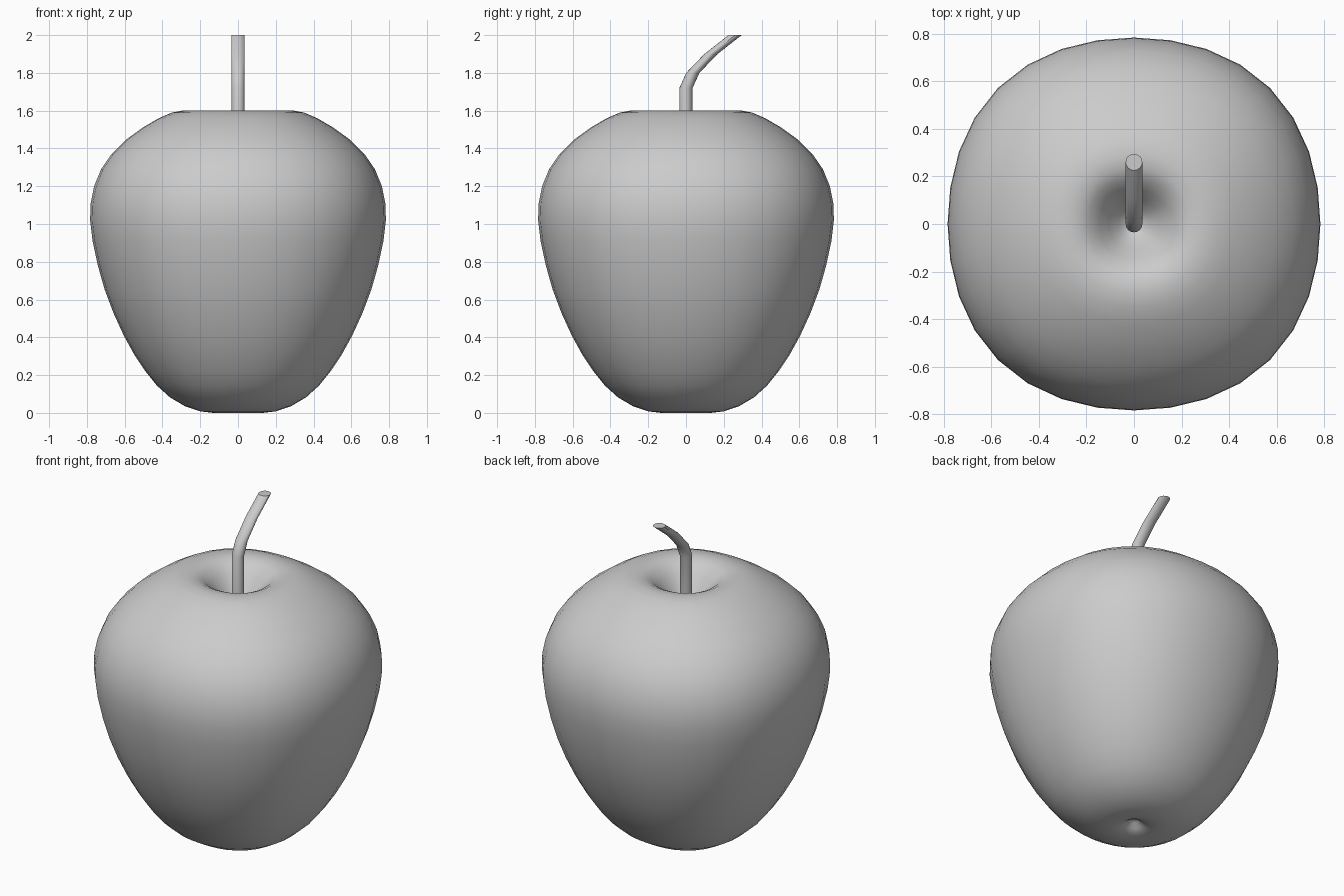
import bpy, bmesh, math

if "Cube" in bpy.data.objects:
    bpy.data.objects.remove(bpy.data.objects["Cube"])


def loft(name, rings, closed_ends):
    """Skin a stack of equal-length point rings into one mesh object."""
    bm = bmesh.new()
    loops = [[bm.verts.new(p) for p in ring] for ring in rings]
    n = len(loops[0])
    for a, b in zip(loops, loops[1:]):
        for i in range(n):
            j = (i + 1) % n
            bm.faces.new((a[i], a[j], b[j], b[i]))
    for loop, end_z in ((loops[0], closed_ends[0]), (loops[-1], closed_ends[1])):
        if end_z is None:
            bm.faces.new(loop)
        else:
            tip = bm.verts.new((0, 0, end_z))
            for i in range(n):
                bm.faces.new((loop[i], loop[(i + 1) % n], tip))
    bmesh.ops.recalc_face_normals(bm, faces=bm.faces)
    mesh = bpy.data.meshes.new(name)
    bm.to_mesh(mesh)
    bm.free()
    obj = bpy.data.objects.new(name, mesh)
    bpy.context.collection.objects.link(obj)
    bpy.ops.object.select_all(action='DESELECT')
    obj.select_set(True)
    bpy.context.view_layer.objects.active = obj
    return obj


def angles(n):
    return [2 * math.pi * i / n for i in range(n)]


# Apple body: profile (radius, z) from bottom dimple to top dimple,
# slightly squared in plan (wider on the diagonals)
profile = [(0.025, 0.045), (0.05, 0.022), (0.08, 0.007), (0.13, 0.0),
           (0.2, 0.008), (0.28, 0.035), (0.36, 0.082), (0.43, 0.145),
           (0.49, 0.22), (0.55, 0.31), (0.605, 0.41), (0.66, 0.53),
           (0.705, 0.65), (0.742, 0.78), (0.77, 0.91), (0.783, 1.02),
           (0.78, 1.11), (0.762, 1.2), (0.725, 1.29), (0.67, 1.37),
           (0.595, 1.445), (0.505, 1.51), (0.42, 1.56), (0.35, 1.59),
           (0.29, 1.601), (0.235, 1.597), (0.19, 1.575), (0.145, 1.53),
           (0.105, 1.475), (0.065, 1.425), (0.03, 1.395)]
body_rings = []
for r, z in profile:
    ring = []
    for a in angles(32):
        k = r * (1 + 0.032 * math.sin(2 * a) ** 2)
        ring.append((k * math.cos(a), k * math.sin(a), z))
    body_rings.append(ring)
loft("apple_body", body_rings, (0.055, 1.385))
bpy.ops.object.shade_smooth()

# Stem: horizontal round sections swept along a path leaning back
path = [(0, 1.36), (0, 1.72), (0.036, 1.80), (0.132, 1.90), (0.26, 2.0)]
stem_rings = [[(0.035 * math.cos(a), y + 0.035 * math.sin(a), z)
               for a in angles(16)] for y, z in path]
loft("stem", stem_rings, (None, None))
bpy.ops.object.shade_smooth_by_angle(angle=math.radians(25))
